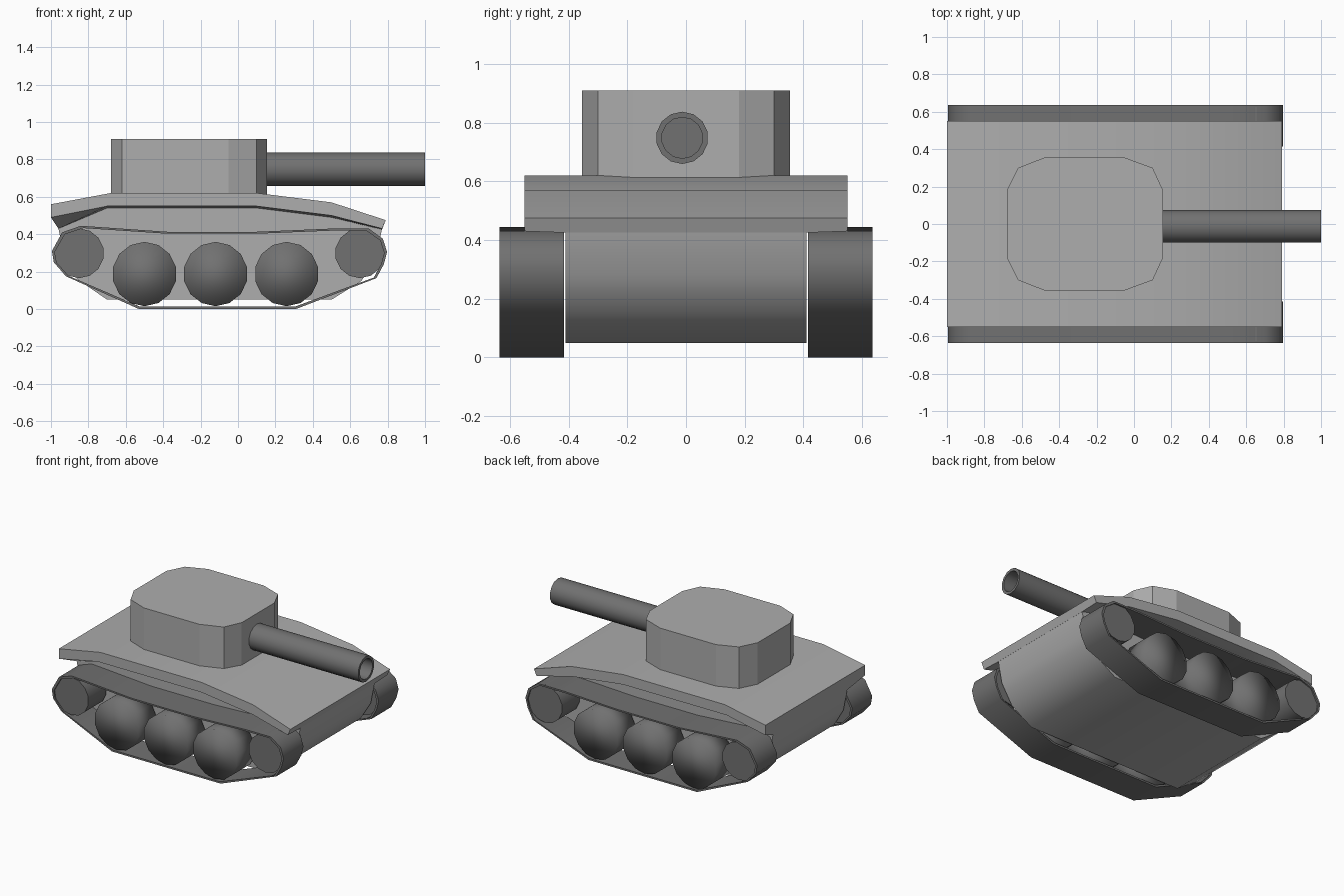
import bpy, bmesh, math

if "Cube" in bpy.data.objects:
    bpy.data.objects.remove(bpy.data.objects["Cube"])


def material(name, value):
    m = bpy.data.materials.new(name)
    m.diffuse_color = (value, value, value, 1)
    m.use_nodes = True
    m.node_tree.nodes["Principled BSDF"].inputs["Base Color"].default_value = m.diffuse_color
    return m


LIGHT = material("light grey paint", 0.42)
DARK = material("dark grey metal", 0.165)


def loft(name, rings, mat, angle=30, closed=False):
    """Bridge a row of equal-sized point rings; cap the ends unless closed."""
    bm = bmesh.new()
    loops = [[bm.verts.new(p) for p in ring] for ring in rings]
    n = len(loops[0])
    pairs = list(zip(loops, loops[1:]))
    if closed:
        pairs.append((loops[-1], loops[0]))
    else:
        bm.faces.new(loops[0])
        bm.faces.new(loops[-1])
    for a, b in pairs:
        for i in range(n):
            j = (i + 1) % n
            bm.faces.new((a[i], a[j], b[j], b[i]))
    bmesh.ops.recalc_face_normals(bm, faces=bm.faces)
    me = bpy.data.meshes.new(name)
    bm.to_mesh(me)
    bm.free()
    me.materials.append(mat)
    if angle:
        me.polygons.foreach_set("use_smooth", [True] * len(me.polygons))
        me.set_sharp_from_angle(angle=math.radians(angle))
    ob = bpy.data.objects.new(name, me)
    bpy.context.collection.objects.link(ob)
    return ob


def side_ring(profile, y):
    return [(x, y, z) for x, z in profile]


def circle(cx, cz, r, n=14):
    return [(cx + r * math.cos(2 * math.pi * (i + 0.5) / n),
             cz + r * math.sin(2 * math.pi * (i + 0.5) / n)) for i in range(n)]


# Lower hull: side profile extruded across the width
hull = [(-0.96, 0.43), (-0.93, 0.28), (-0.86, 0.16), (-0.70, 0.05),
        (0.50, 0.05), (0.66, 0.15), (0.74, 0.28), (0.77, 0.43),
        (0.50, 0.50), (0.10, 0.55), (-0.70, 0.55)]
loft("lower_hull", [side_ring(hull, -0.41), side_ring(hull, 0.41)], LIGHT, 40)

# Deck: wide armour plate, cross-sections along x (x top, z top, x low, z low, x inner, z inner)
stations = [(-1.00, 0.56, -1.00, 0.49, -0.96, 0.43),
            (-0.68, 0.62, -0.70, 0.55, -0.70, 0.54),
            (0.10, 0.62, 0.10, 0.55, 0.10, 0.54),
            (0.50, 0.57, 0.50, 0.50, 0.50, 0.49),
            (0.79, 0.475, 0.77, 0.43, 0.77, 0.425)]
loft("deck", [[(tx, -0.55, tz), (tx, 0.55, tz), (lx, 0.55, lz), (ix, 0.41, iz),
               (ix, -0.41, iz), (lx, -0.55, lz)]
              for tx, tz, lx, lz, ix, iz in stations], LIGHT, 25)

# Turret: rounded rectangle with chamfered corners
half = [(-0.68, 0.18), (-0.62, 0.30), (-0.48, 0.355),
        (-0.05, 0.355), (0.10, 0.30), (0.155, 0.18)]
outline = half + [(x, -y) for x, y in reversed(half)]
loft("turret", [[(x, y, z) for x, y in outline] for z in (0.61, 0.91)], LIGHT, 0)

# Gun barrel with a hollow muzzle
loft("gun_barrel", [[(x, y, z) for y, z in circle(-0.013, 0.748, r)]
                    for x, r in ((0.10, 0.089), (1.0, 0.089), (1.0, 0.07), (0.88, 0.07))],
     DARK, 40)

# Running gear on both sides
track = [(-0.995, 0.31), (-0.985, 0.25), (-0.92, 0.175), (-0.53, 0.0), (0.31, 0.0),
         (0.74, 0.165), (0.78, 0.24), (0.797, 0.305), (0.775, 0.375), (0.70, 0.43),
         (0.50, 0.43), (0.10, 0.413), (-0.38, 0.413), (-0.84, 0.445), (-0.94, 0.41)]
inner = [(-0.1 + (x + 0.1) * 0.983, 0.22 + (z - 0.22) * 0.945) for x, z in track]
road_wheels = [(-0.50, 0.187), (-0.12, 0.187), (0.26, 0.187)]
end_wheels = [(-0.85, 0.298), (0.652, 0.298)]

for side, s in (("front", -1), ("back", 1)):
    y0, y1 = s * 0.415, s * 0.635
    loft(f"{side}_track", [side_ring(track, y0), side_ring(track, y1),
                           side_ring(inner, y1), side_ring(inner, y0)],
         DARK, 50, closed=True)
    for i, (x, z) in enumerate(road_wheels):
        c = circle(x, z, 0.172)
        loft(f"{side}_road_wheel_{i + 1}",
             [side_ring(c, s * 0.43), side_ring(c, s * 0.625)], DARK, 180)
    for i, (x, z) in enumerate(end_wheels):
        c = circle(x, z, 0.133)
        loft(f"{side}_end_wheel_{i + 1}",
             [side_ring(c, s * 0.43), side_ring(c, s * 0.625)], DARK, 40)
